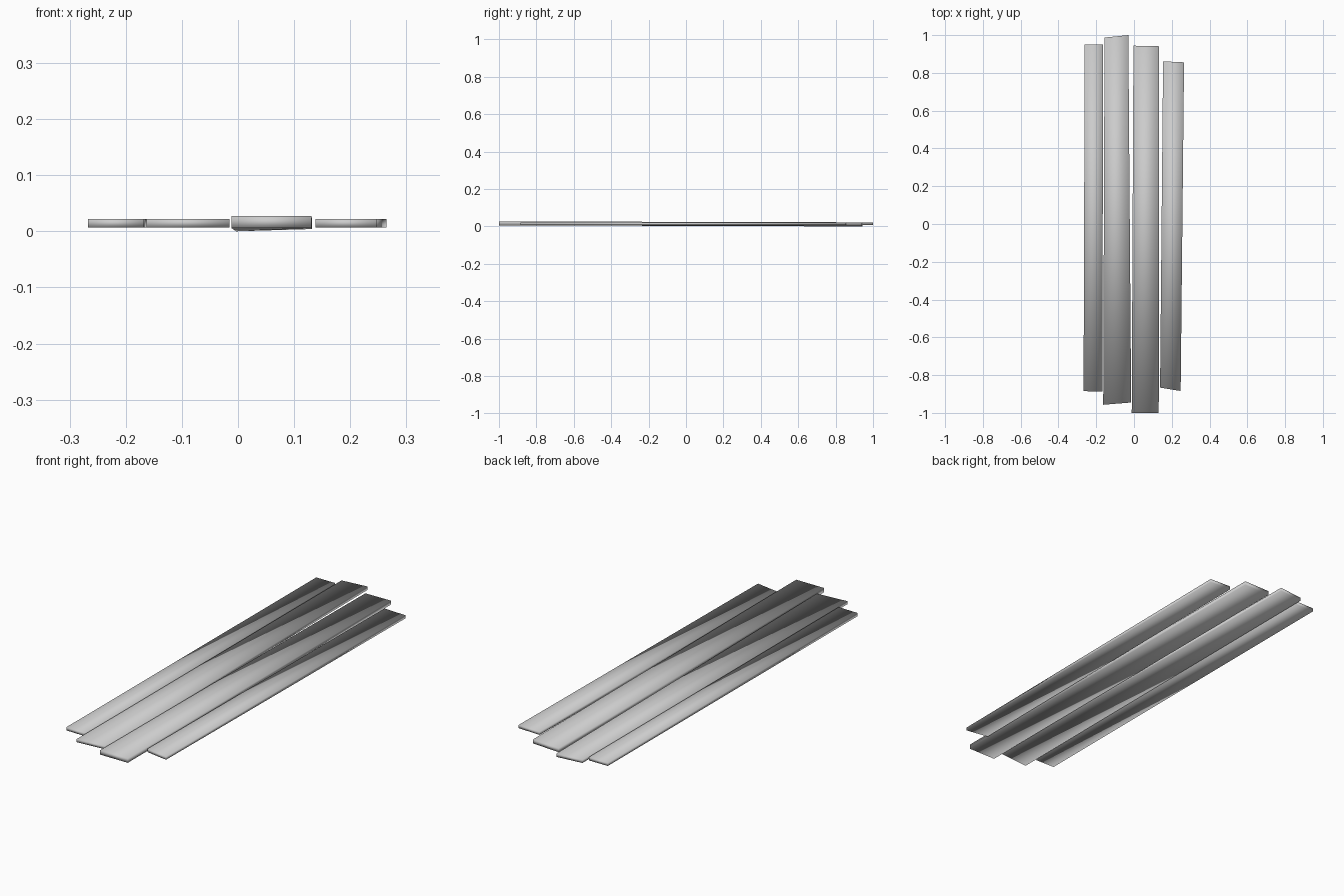
import bpy
import bmesh

if "Cube" in bpy.data.objects:
    bpy.data.objects.remove(bpy.data.objects["Cube"])


def plank(name, front, back):
    """Each end is a (left, right) pair of (x, y, z_bottom, z_top) edges."""
    bm = bmesh.new()
    bmesh.ops.create_cube(bm, size=2)
    for v in bm.verts:
        end = back if v.co.y > 0 else front
        x, y, low, high = end[1 if v.co.x > 0 else 0]
        v.co = (x, y, high if v.co.z > 0 else low)
    for f in bm.faces:
        f.smooth = True
    mesh = bpy.data.meshes.new(name)
    bm.to_mesh(mesh)
    bm.free()
    obj = bpy.data.objects.new(name, mesh)
    bpy.context.collection.objects.link(obj)
    return obj


# Three boards lying level, with slightly crooked saw cuts
LOW, HIGH = 0.007, 0.022
level_boards = {
    "outer_left_plank": (((-0.267, -0.885), (-0.168, -0.887)),
                         ((-0.261, 0.95), (-0.163, 0.95))),
    "inner_left_plank": (((-0.163, -0.957), (-0.015, -0.945)),
                         ((-0.156, 0.987), (-0.03, 1.0))),
    "outer_right_plank": (((0.138, -0.866), (0.247, -0.884)),
                          ((0.154, 0.861), (0.265, 0.856))),
}
for name, ends in level_boards.items():
    front, back = [[(x, y, LOW, HIGH) for x, y in end] for end in ends]
    plank(name, front, back)

# Thicker board, tipped down and twisted towards the back
plank("inner_right_plank",
      [(-0.012, -1.0, 0.006, 0.027), (0.131, -1.0, 0.006, 0.027)],
      [(-0.003, 0.944, 0.0, 0.019), (0.132, 0.941, 0.004, 0.022)])
